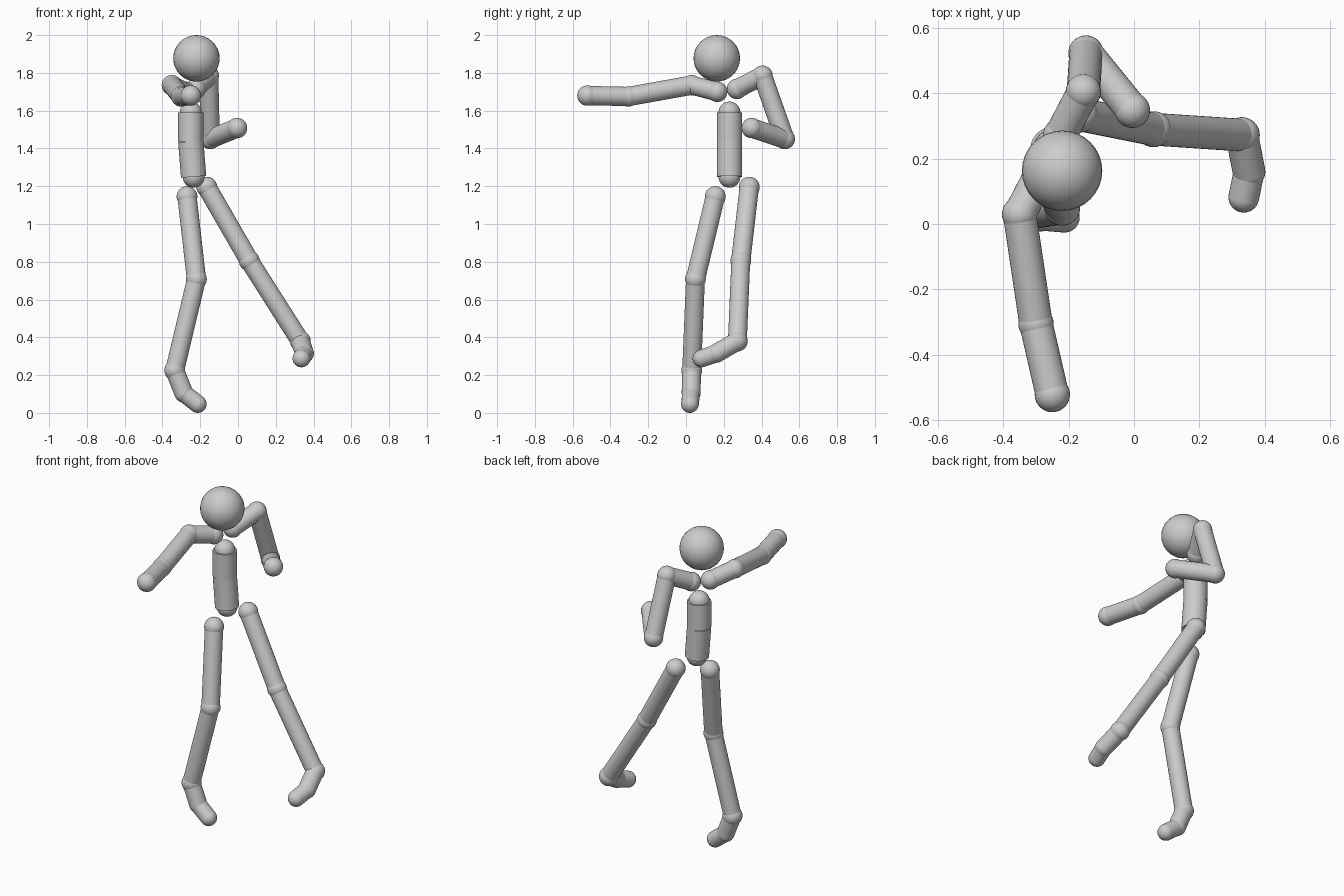
import bpy
from mathutils import Vector

if "Cube" in bpy.data.objects:
    bpy.data.objects.remove(bpy.data.objects["Cube"])

grey = bpy.data.materials.new("plain grey")
grey.diffuse_color = (0.6, 0.6, 0.6, 1)
grey.use_nodes = True
grey.node_tree.nodes["Principled BSDF"].inputs["Base Color"].default_value = grey.diffuse_color


def finish(name):
    ob = bpy.context.object
    ob.name = name
    ob.data.materials.append(grey)
    bpy.ops.object.shade_smooth_by_angle()


def ball(name, centre, radius):
    bpy.ops.mesh.primitive_uv_sphere_add(segments=32, ring_count=16, radius=radius, location=centre)
    finish(name)


def tube(name, a, b, radius):
    a, b = Vector(a), Vector(b)
    axis = b - a
    bpy.ops.mesh.primitive_cylinder_add(vertices=32, radius=radius, depth=axis.length,
                                        location=(a + b) / 2,
                                        rotation=axis.to_track_quat('Z', 'Y').to_euler())
    finish(name)


def chain(name, joints, bones, ball_radii, tube_radii):
    """Balls at the joints, linked by tubes."""
    for i, p in enumerate(joints):
        ball(f"{name}_joint_{i + 1}", p, ball_radii[i])
    for i, bone in enumerate(bones):
        tube(f"{name}_{bone}", joints[i], joints[i + 1], tube_radii[i])


# Head
ball("head", (-0.22, 0.163, 1.877), 0.123)

# Torso: chest and belly
chain("torso", [(-0.25, 0.23, 1.59), (-0.25, 0.23, 1.437), (-0.235, 0.23, 1.25)],
      ["chest", "belly"], [0.058, 0.06, 0.058], [0.067, 0.067])

# Arms: collar to shoulder to elbow to hand
arm_bones = ["collar", "upper_arm", "forearm"]
arm_balls, arm_tubes = [0.054] * 4, [0.050, 0.051, 0.051]
chain("right_arm", [(-0.28, 0.165, 1.70), (-0.35, 0.03, 1.735),
                    (-0.30, -0.305, 1.675), (-0.25, -0.522, 1.68)],
      arm_bones, arm_balls, arm_tubes)
chain("left_arm", [(-0.225, 0.27, 1.715), (-0.155, 0.405, 1.785),
                   (-0.147, 0.523, 1.45), (-0.005, 0.348, 1.508)],
      arm_bones, arm_balls, arm_tubes)

# Legs: hip to knee to ankle to ball of foot to toe
leg_bones = ["thigh", "shin", "foot", "toe"]
leg_balls, leg_tubes = [0.055, 0.055, 0.055, 0.05, 0.047], [0.051, 0.050, 0.050, 0.047]
chain("right_leg", [(-0.27, 0.155, 1.145), (-0.22, 0.05, 0.708), (-0.335, 0.03, 0.225),
                    (-0.287, 0.027, 0.105), (-0.213, 0.021, 0.047)],
      leg_bones, leg_balls, leg_tubes)
chain("left_leg", [(-0.165, 0.335, 1.195), (0.06, 0.29, 0.805), (0.33, 0.272, 0.38),
                   (0.352, 0.16, 0.315), (0.336, 0.082, 0.288)],
      leg_bones, leg_balls, leg_tubes)
